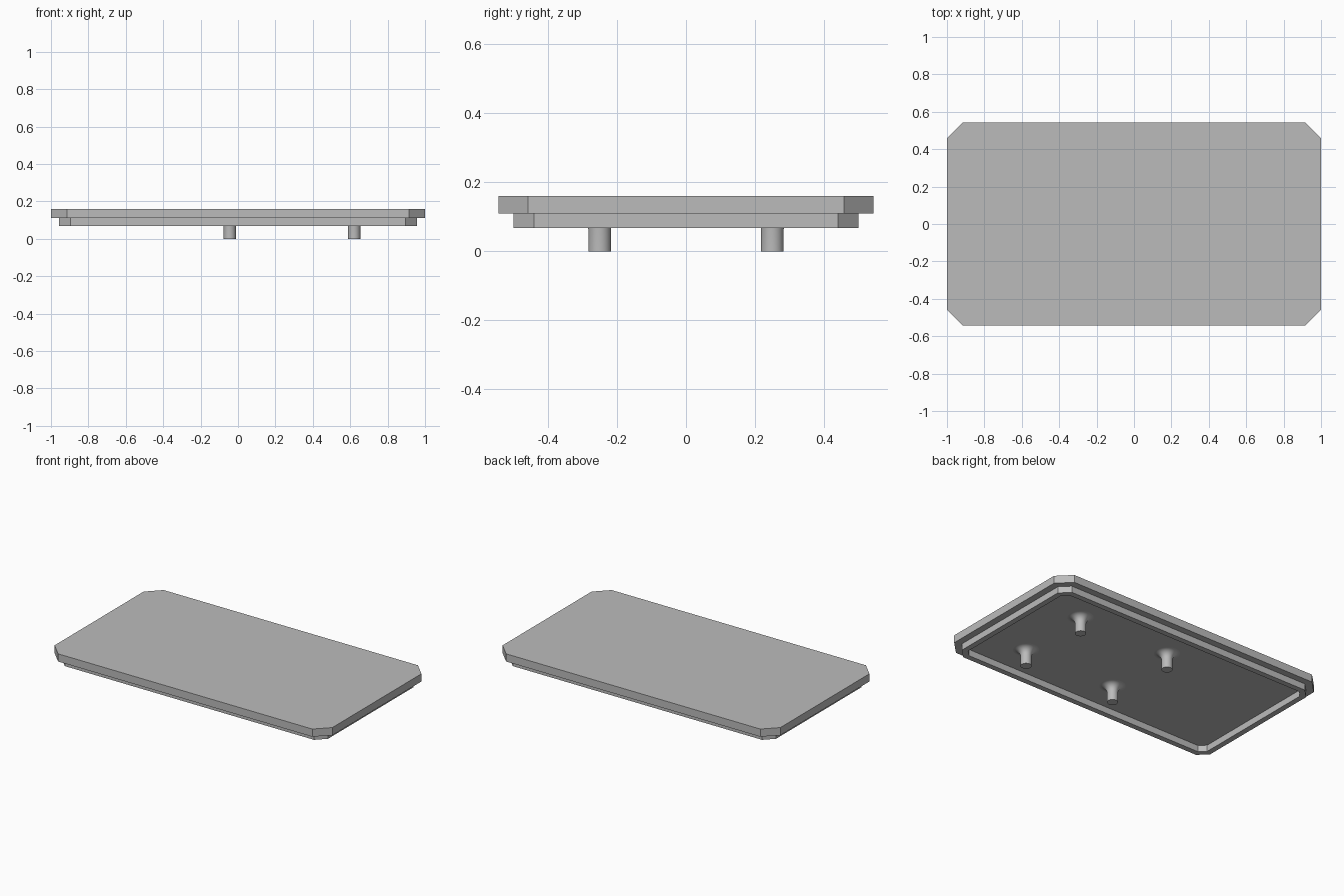
import bpy, bmesh, math

if "Cube" in bpy.data.objects:
    bpy.data.objects.remove(bpy.data.objects["Cube"])

grey = bpy.data.materials.new("plain grey")
grey.use_nodes = True
colour = (0.5, 0.5, 0.5, 1)
grey.diffuse_color = colour
grey.node_tree.nodes["Principled BSDF"].inputs["Base Color"].default_value = colour

HALF_X, HALF_Y, CHAMFER = 1.0, 0.543, 0.085
TOP, LEDGE, RIM = 0.16, 0.11, 0.068


def add_object(name, bm):
    bmesh.ops.recalc_face_normals(bm, faces=bm.faces)
    mesh = bpy.data.meshes.new(name)
    bm.to_mesh(mesh)
    bm.free()
    mesh.materials.append(grey)
    obj = bpy.data.objects.new(name, mesh)
    bpy.context.collection.objects.link(obj)
    return obj


def skin(bm, rings):
    """Join successive closed rings with quads and cap both ends."""
    for a, b in zip(rings, rings[1:]):
        n = len(a)
        for i in range(n):
            j = (i + 1) % n
            bm.faces.new((a[i], a[j], b[j], b[i]))
    bm.faces.new(rings[0])
    bm.faces.new(rings[-1])


def octagon(bm, inset, z):
    """Chamfered rectangle, offset inwards evenly."""
    x, y = HALF_X - inset, HALF_Y - inset
    c = CHAMFER - inset * (2 - math.sqrt(2))
    pts = [(x, y - c), (x - c, y), (c - x, y), (-x, y - c),
           (-x, c - y), (c - x, -y), (x - c, -y), (x, c - y)]
    return [bm.verts.new((px, py, z)) for px, py in pts]


# Lid: plate, stepped rim and hollow underside in one shell
bm = bmesh.new()
steps = [(0, TOP), (0, LEDGE), (0.044, LEDGE), (0.044, RIM), (0.08, RIM), (0.08, LEDGE)]
skin(bm, [octagon(bm, inset, z) for inset, z in steps])
add_object("lid_plate", bm)

# Pegs: round pins that flare into the underside
PEG_R, FILLET, SIDES = 0.033, 0.045, 32
profile = [(PEG_R, 0)]
for k in range(9):
    t = k / 8 * math.pi / 2
    profile.append((PEG_R + FILLET * (1 - math.cos(t)), LEDGE - FILLET * (1 - math.sin(t))))

for x, end in ((-0.044, "right"), (0.621, "left")):
    for y, side in ((-0.25, "front"), (0.25, "back")):
        bm = bmesh.new()
        rings = []
        for r, z in profile:
            angles = [2 * math.pi * i / SIDES for i in range(SIDES)]
            rings.append([bm.verts.new((x + r * math.cos(a), y + r * math.sin(a), z)) for a in angles])
        skin(bm, rings)
        # The flare opens onto the underside, so its end cap is not needed
        bm.faces.ensure_lookup_table()
        bmesh.ops.delete(bm, geom=[bm.faces[-1]], context="FACES_ONLY")
        peg = add_object(f"peg_{side}_{end}", bm)
        bpy.ops.object.select_all(action="DESELECT")
        peg.select_set(True)
        bpy.context.view_layer.objects.active = peg
        bpy.ops.object.shade_smooth_by_angle(angle=math.radians(35))
